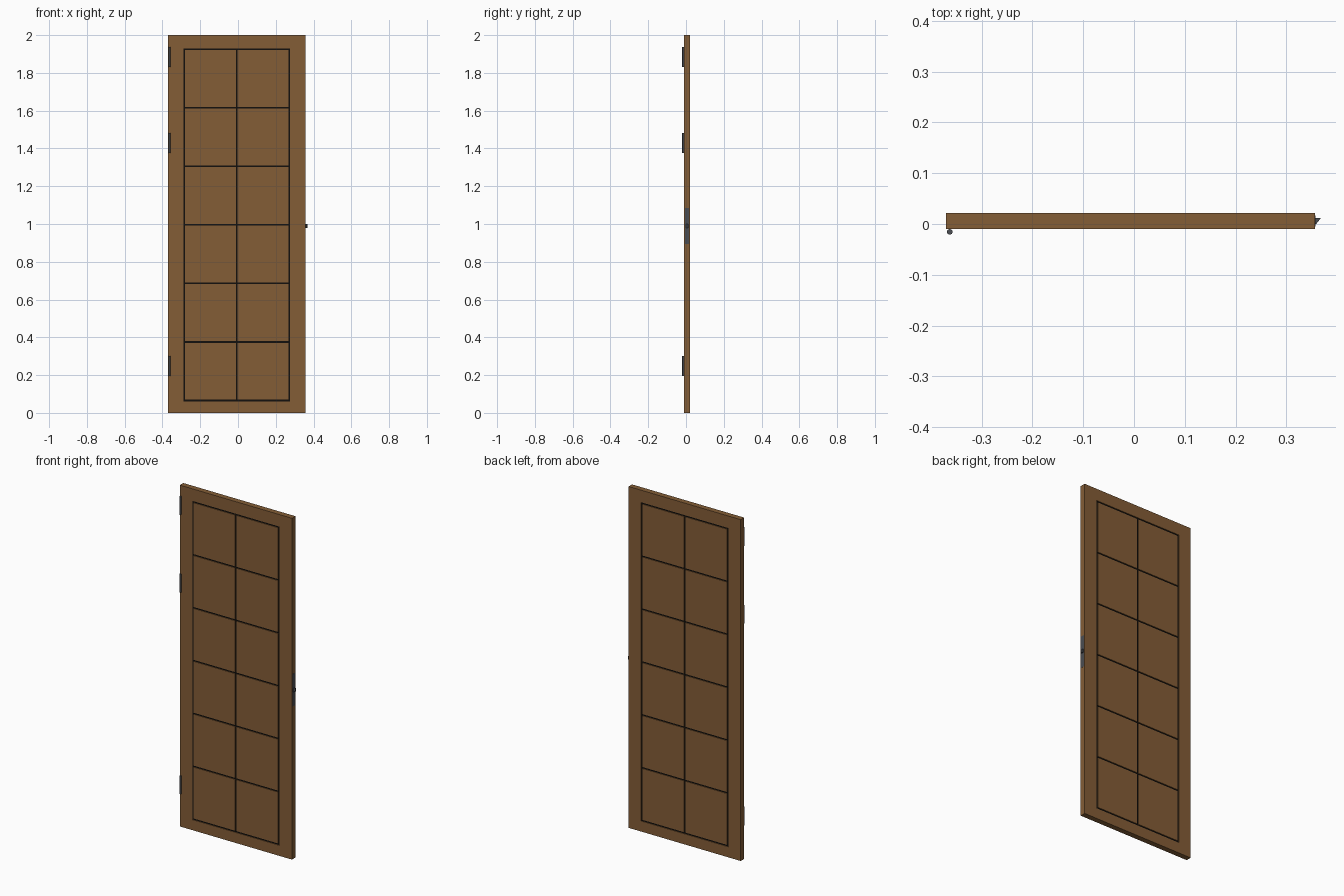
import bpy, bmesh, math

if "Cube" in bpy.data.objects:
    bpy.data.objects.remove(bpy.data.objects["Cube"])


def material(name, rgb):
    m = bpy.data.materials.new(name)
    m.diffuse_color = (*rgb, 1)
    m.use_nodes = True
    m.node_tree.nodes["Principled BSDF"].inputs["Base Color"].default_value = m.diffuse_color
    return m


wood = material("brown wood", (0.23, 0.11, 0.037))
dark = material("dark groove", (0.006, 0.005, 0.004))
metal = material("dark steel", (0.07, 0.075, 0.085))


def finish(bm, name, *mats):
    bmesh.ops.recalc_face_normals(bm, faces=bm.faces)
    me = bpy.data.meshes.new(name)
    bm.to_mesh(me)
    bm.free()
    ob = bpy.data.objects.new(name, me)
    for m in mats:
        me.materials.append(m)
    bpy.context.collection.objects.link(ob)
    return ob


# Door slab: a grid on both sides, with the groove cells pushed in
X0, X1, Y0, Y1, H = -0.37, 0.357, -0.010, 0.022, 2.0
G, DEPTH = 0.0045, 0.004
groove_x = [-0.285, -0.007, 0.271]
groove_z = [0.066 + 0.3098 * i for i in range(7)]


def cuts(lo, hi, centres):
    return [lo] + [c + s * G for c in centres for s in (-1, 1)] + [hi]


xs, zs = cuts(X0, X1, groove_x), cuts(0, H, groove_z)
nx, nz = len(xs) - 1, len(zs) - 1
bm = bmesh.new()
grooves = []
for y, inward in ((Y0, DEPTH), (Y1, -DEPTH)):
    v = [[bm.verts.new((x, y, z)) for z in zs] for x in xs]
    cells = []
    for i in range(nx):
        for k in range(nz):
            f = bm.faces.new((v[i][k], v[i + 1][k], v[i + 1][k + 1], v[i][k + 1]))
            if 0 < i < nx - 1 and 0 < k < nz - 1 and (i % 2 or k % 2):
                cells.append(f)
    grooves.append((cells, inward))
# edges of the slab
rim = [e for e in bm.edges if e.is_boundary]
bmesh.ops.bridge_loops(bm, edges=rim)
# sink the grooves and darken their floors
for cells, inward in grooves:
    out = bmesh.ops.extrude_face_region(bm, geom=cells)["geom"]
    bmesh.ops.translate(bm, vec=(0, inward, 0),
                        verts=[g for g in out if isinstance(g, bmesh.types.BMVert)])
    for g in out:
        if isinstance(g, bmesh.types.BMFace):
            g.material_index = 1
    bmesh.ops.delete(bm, geom=[f for f in cells if f.is_valid], context='FACES_ONLY')
finish(bm, "door_slab", wood, dark)

# Hinge barrels on the front left edge
for name, z in (("bottom", 0.248), ("middle", 1.43), ("top", 1.885)):
    bpy.ops.mesh.primitive_cylinder_add(vertices=16, radius=0.0055, depth=0.106,
                                        location=(-0.363, -0.0155, z))
    ob = bpy.context.object
    ob.name = name + "_hinge"
    ob.data.materials.append(metal)
    bpy.ops.object.shade_smooth_by_angle(angle=math.radians(40))


def prism(name, outline, z0, z1, mat):
    bm = bmesh.new()
    face = bm.faces.new([bm.verts.new((x, y, z0)) for x, y in outline])
    out = bmesh.ops.extrude_face_region(bm, geom=[face])["geom"]
    bmesh.ops.translate(bm, vec=(0, 0, z1 - z0),
                        verts=[g for g in out if isinstance(g, bmesh.types.BMVert)])
    return finish(bm, name, mat)


# Latch plate and wedge-shaped bolt on the right edge
prism("latch_plate", [(0.355, -0.005), (0.3578, -0.005), (0.3578, 0.017), (0.355, 0.017)],
      0.895, 1.085, metal)
prism("latch_bolt", [(0.356, 0.000), (0.359, 0.000), (0.367, 0.010), (0.367, 0.012), (0.356, 0.012)],
      0.98, 1.0, metal)
